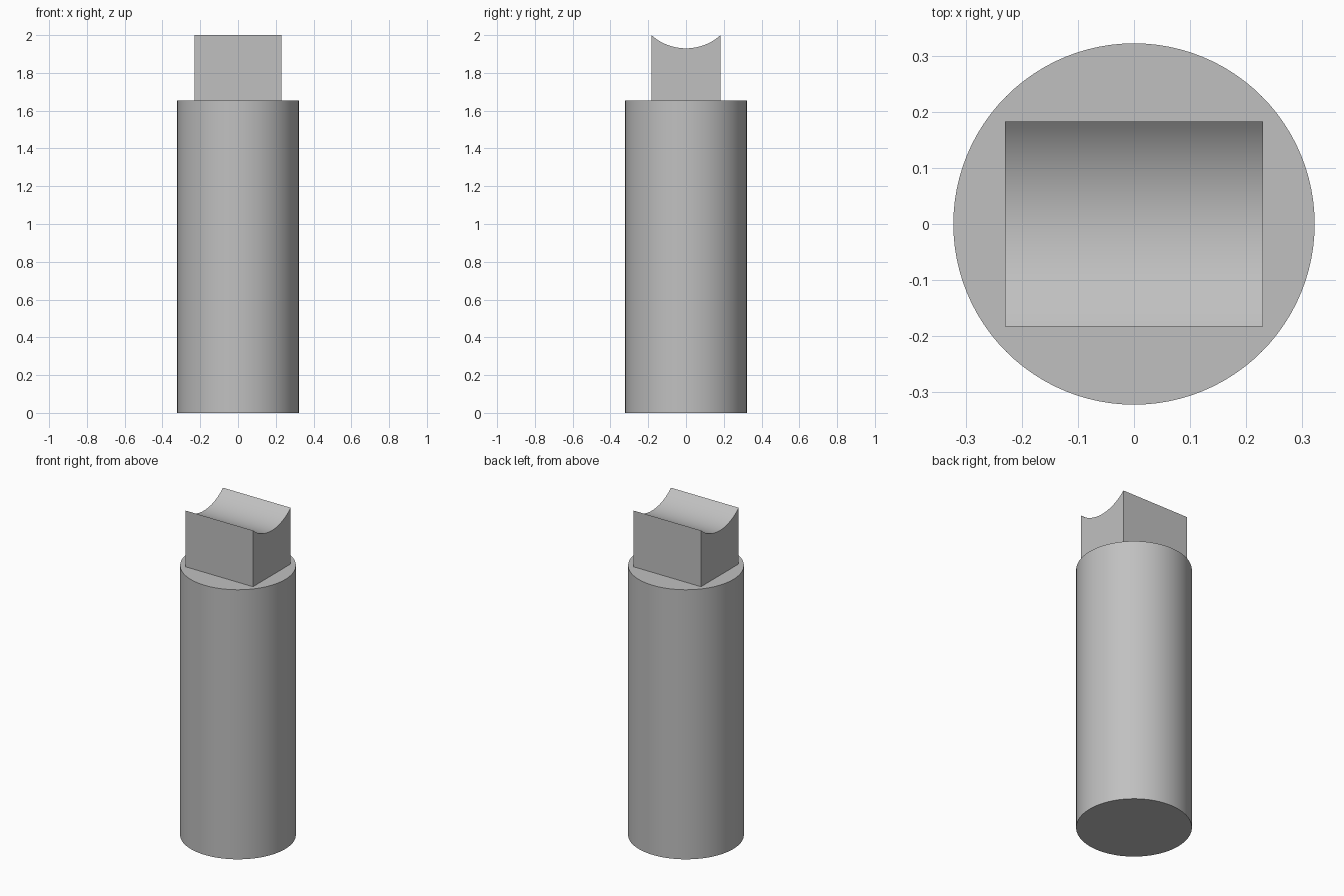
import bpy, bmesh, math

cube = bpy.data.objects.get("Cube")
if cube:
    bpy.data.objects.remove(cube, do_unlink=True)

BODY_RADIUS, BODY_HEIGHT, TOP = 0.322, 1.655, 2.0
HALF_X, HALF_Y, GROOVE_DEPTH = 0.23, 0.183, 0.07

grey = bpy.data.materials.new("plain grey")
grey.use_nodes = True
colour = (0.53, 0.53, 0.53, 1)
grey.diffuse_color = colour
grey.node_tree.nodes["Principled BSDF"].inputs["Base Color"].default_value = colour


def finish(obj):
    """Give the part its colour and smooth its curved faces."""
    obj.data.materials.append(grey)
    bpy.ops.object.select_all(action="DESELECT")
    obj.select_set(True)
    bpy.context.view_layer.objects.active = obj
    bpy.ops.object.shade_smooth_by_angle(angle=math.radians(30))


# Round body
bpy.ops.mesh.primitive_cylinder_add(vertices=96, radius=BODY_RADIUS, depth=BODY_HEIGHT,
                                    location=(0, 0, BODY_HEIGHT / 2))
body = bpy.context.object
body.name = "round_body"
finish(body)

# Saddle block: end profile with a circular groove, extruded along x
radius = (HALF_Y ** 2 + GROOVE_DEPTH ** 2) / (2 * GROOVE_DEPTH)
centre_z = TOP - GROOVE_DEPTH + radius
sweep = math.asin(HALF_Y / radius)
steps = 32
profile = [(-HALF_Y, BODY_HEIGHT), (HALF_Y, BODY_HEIGHT)]
for i in range(steps + 1):
    a = sweep * (1 - 2 * i / steps)
    profile.append((radius * math.sin(a), centre_z - radius * math.cos(a)))

bm = bmesh.new()
end = bm.faces.new([bm.verts.new((-HALF_X, y, z)) for y, z in profile])
extruded = bmesh.ops.extrude_face_region(bm, geom=[end])["geom"]
bmesh.ops.translate(bm, vec=(2 * HALF_X, 0, 0),
                    verts=[v for v in extruded if isinstance(v, bmesh.types.BMVert)])
if end.is_valid and len({f for e in end.edges for f in e.link_faces}) < len(profile) + 1:
    bm.faces.remove(end)
bmesh.ops.holes_fill(bm, edges=bm.edges[:], sides=0)
bmesh.ops.recalc_face_normals(bm, faces=bm.faces[:])
mesh = bpy.data.meshes.new("saddle_block")
bm.to_mesh(mesh)
bm.free()
block = bpy.data.objects.new("saddle_block", mesh)
bpy.context.collection.objects.link(block)
finish(block)
